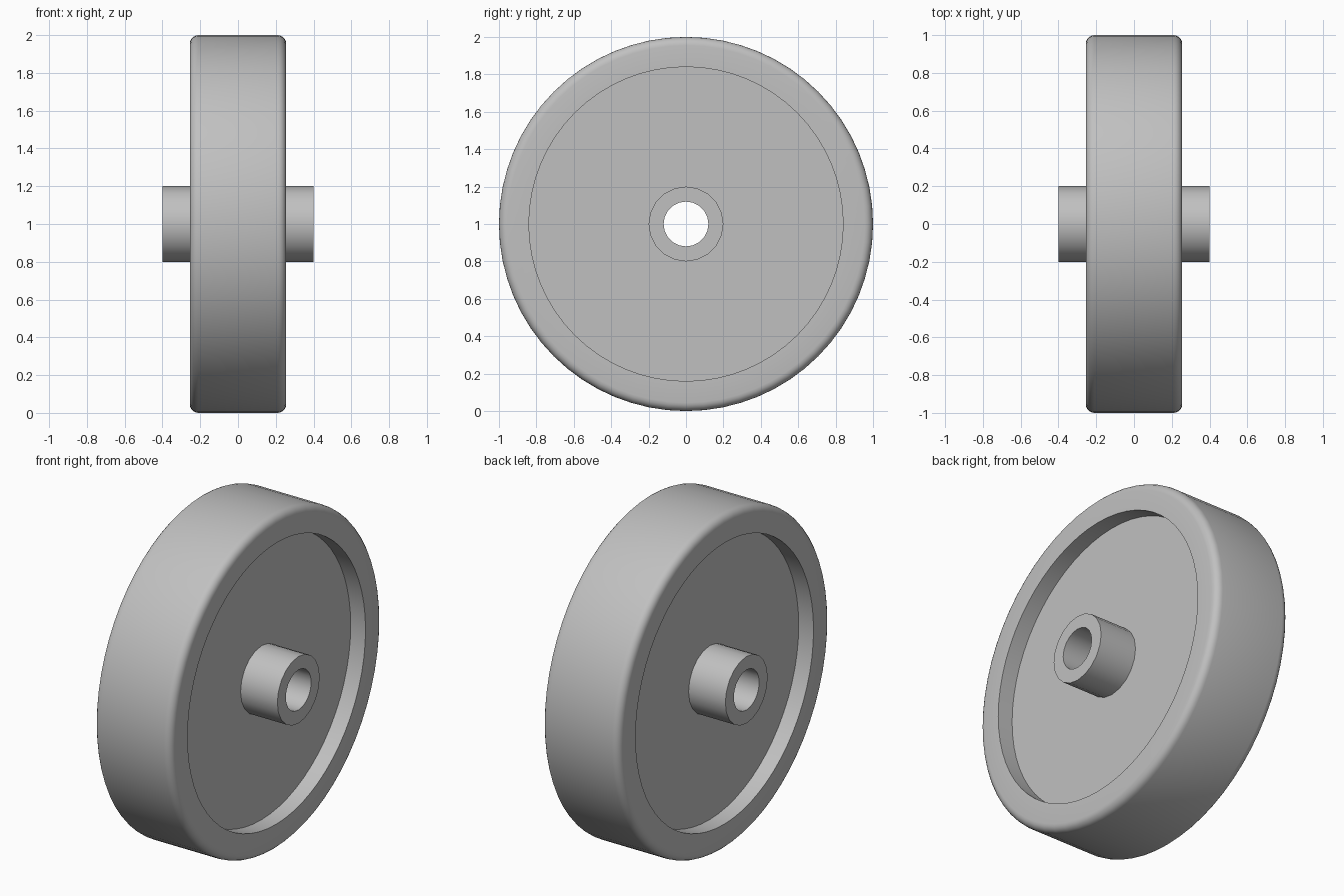
import bpy, bmesh, math
from mathutils import Matrix, Vector

cube = bpy.data.objects.get("Cube")
if cube:
    bpy.data.objects.remove(cube, do_unlink=True)

grey = bpy.data.materials.new("light grey")
grey.use_nodes = True
colour = (0.53, 0.53, 0.53, 1)
grey.diffuse_color = colour
grey.node_tree.nodes["Principled BSDF"].inputs["Base Color"].default_value = colour


def lathe(name, profile, sides):
    """Turn a closed (x, radius) profile around the axle line."""
    bm = bmesh.new()
    rings = []
    for i in range(sides):
        turn = Matrix.Rotation(2 * math.pi * i / sides, 3, 'X')
        rings.append([bm.verts.new(turn @ Vector((x, 0, r))) for x, r in profile])
    n = len(profile)
    for i in range(sides):
        a, b = rings[i], rings[(i + 1) % sides]
        for j in range(n):
            k = (j + 1) % n
            bm.faces.new((a[j], a[k], b[k], b[j]))
    bmesh.ops.recalc_face_normals(bm, faces=bm.faces)
    mesh = bpy.data.meshes.new(name)
    bm.to_mesh(mesh)
    bm.free()
    mesh.materials.append(grey)
    obj = bpy.data.objects.new(name, mesh)
    obj.location.z = 1
    bpy.context.collection.objects.link(obj)
    bpy.ops.object.select_all(action='DESELECT')
    obj.select_set(True)
    bpy.context.view_layer.objects.active = obj
    bpy.ops.object.shade_smooth_by_angle(angle=math.radians(32))
    return obj


# Wheel: web, recess wall, flat rim face and rounded tread edge
half_width, web, recess, edge = 0.255, 0.157, 0.84, 0.045
half = [(web, 0.16), (web, recess), (half_width, recess)]
for i in range(6):
    t = math.pi / 2 * i / 5
    half.append((half_width - edge + edge * math.cos(t), 1 - edge + edge * math.sin(t)))
lathe("wheel", half + [(-x, r) for x, r in reversed(half)], 64)

# Hub: open tube that runs through the web
lathe("hub", [(0.4, 0.12), (0.4, 0.2), (-0.4, 0.2), (-0.4, 0.12)], 20)
